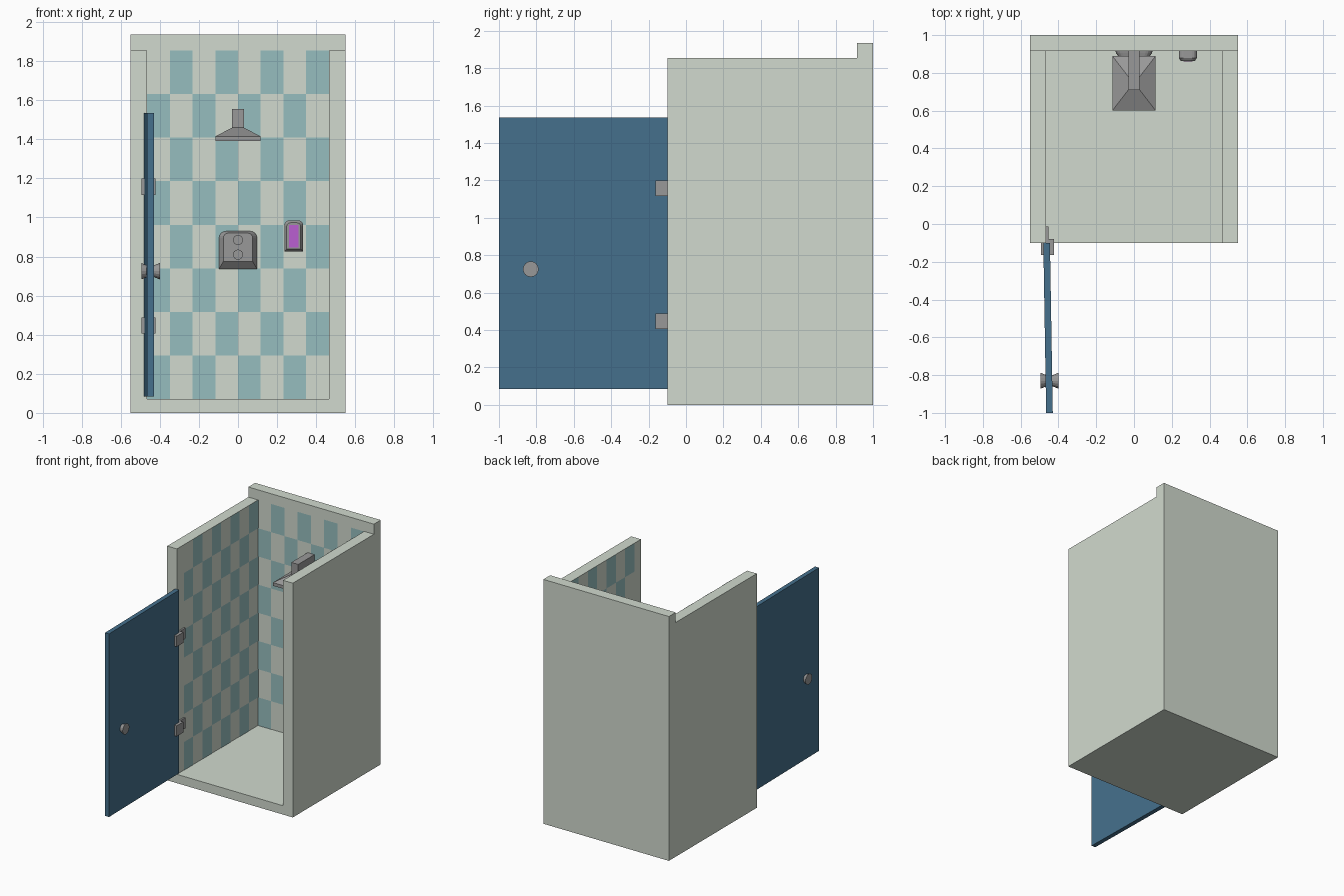
import bpy, bmesh
from math import sin, cos, pi

if "Cube" in bpy.data.objects:
    bpy.data.objects.remove(bpy.data.objects["Cube"])


def material(name, rgb):
    m = bpy.data.materials.new(name)
    lin = [c / 12.92 if c < 0.04 else ((c + 0.055) / 1.055) ** 2.4 for c in rgb]
    m.diffuse_color = (*lin, 1)
    m.use_nodes = True
    m.node_tree.nodes["Principled BSDF"].inputs["Base Color"].default_value = m.diffuse_color
    return m


WALL = material("wall_paint", (0.82, 0.855, 0.81))
TILE = material("teal_tile", (0.59, 0.745, 0.75))
BLUE = material("door_blue", (0.27, 0.44, 0.55))
METAL = material("metal", (0.6, 0.6, 0.6))
PURPLE = material("soap_purple", (0.73, 0.37, 0.82))


def loft(name, rings, mat):
    """Closed solid through a list of equal-length point rings."""
    bm = bmesh.new()
    vs = [[bm.verts.new(p) for p in r] for r in rings]
    n = len(vs[0])
    for a, b in zip(vs, vs[1:]):
        for i in range(n):
            j = (i + 1) % n
            bm.faces.new((a[i], a[j], b[j], b[i]))
    bm.faces.new(vs[0])
    bm.faces.new(vs[-1])
    bmesh.ops.recalc_face_normals(bm, faces=bm.faces[:])
    me = bpy.data.meshes.new(name)
    bm.to_mesh(me)
    bm.free()
    me.materials.append(mat)
    ob = bpy.data.objects.new(name, me)
    bpy.context.collection.objects.link(ob)
    return ob


def rect(x0, x1, y0, y1, z):
    return [(x0, y0, z), (x1, y0, z), (x1, y1, z), (x0, y1, z)]


def box(name, x0, x1, y0, y1, z0, z1, mat):
    return loft(name, [rect(x0, x1, y0, y1, z0), rect(x0, x1, y0, y1, z1)], mat)


def arch(cx, w, z0, z1, r, y):
    """Upright rectangle at depth y with rounded top corners."""
    pts = [(cx - w, y, z0), (cx + w, y, z0)]
    for k in range(10):
        a = pi / 2 * (k if k < 5 else k - 1) / 4
        px = cx + w - r if k < 5 else cx - w + r
        pts.append((px + r * cos(a), y, z1 - r + r * sin(a)))
    return pts


def disc_y(cx, cz, r, y, n=16):
    return [(cx + r * cos(2 * pi * i / n), y, cz + r * sin(2 * pi * i / n)) for i in range(n)]


def disc_x(cy, cz, r, x, n=16):
    return [(x, cy + r * cos(2 * pi * i / n), cz + r * sin(2 * pi * i / n)) for i in range(n)]


# Stall: stepped side profile across x, hollowed by a box
side = [(-0.1, 0), (1, 0), (1, 1.935), (0.915, 1.935), (0.915, 1.855), (-0.1, 1.855)]
stall = loft("stall", [[(x, y, z) for y, z in side] for x in (-0.55, 0.55)], WALL)
cutter = box("stall_cutter", -0.465, 0.465, -0.3, 0.915, 0.07, 2.5, WALL)
cutter.hide_render = True
mod = stall.modifiers.new("hollow", "BOOLEAN")
mod.object = cutter
mod.operation = "DIFFERENCE"
mod.solver = "EXACT"
bpy.context.view_layer.objects.active = stall
bpy.ops.object.modifier_apply(modifier=mod.name)
bpy.data.objects.remove(cutter)

# Checkered tiles, wrapping left wall, back wall, right wall
W, H = 0.93 / 8, 1.785 / 8
GAP = 0.002


def wall_point(u, part, z):
    if part == 0:
        return (-0.465 + GAP, 0.915 + u * W, z)
    if part == 1:
        return (-0.465 + u * W, 0.915 - GAP, z)
    return (0.465 - GAP, 0.915 - (u - 8) * W, z)


bm = bmesh.new()
for col in range(-8, 16):
    part = (col + 8) // 8
    for row in range(8):
        if (col + row) % 2 == 0:
            z = 0.07 + row * H
            corners = ((col, z), (col + 1, z), (col + 1, z + H), (col, z + H))
            bm.faces.new([bm.verts.new(wall_point(u, part, h)) for u, h in corners])
bm.normal_update()
for f in bm.faces:
    c = f.calc_center_median()
    if f.normal.dot(-c + type(c)((0, 0.4, c.z))) < 0:
        f.normal_flip()
me = bpy.data.meshes.new("wall_tiles")
bm.to_mesh(me)
bm.free()
me.materials.append(TILE)
bpy.context.collection.objects.link(bpy.data.objects.new("wall_tiles", me))

# Door, swung open and slightly skewed
plan = [(-0.48, -0.1), (-0.465, -1), (-0.43, -1), (-0.445, -0.1)]
loft("door", [[(x, y, z) for x, y in plan] for z in (0.085, 1.535)], BLUE)

# Hinges: clamp on the door and leaf on the wall
for i, z in enumerate((0.447, 1.157)):
    box(f"hinge_clamp_{i}", -0.493, -0.423, -0.163, -0.08, z - 0.042, z + 0.042, METAL)
    box(f"hinge_leaf_{i}", -0.466, -0.452, -0.085, -0.012, z - 0.042, z + 0.042, METAL)

# Flared knob on both door faces
loft("door_knob", [disc_x(-0.83, 0.725, r, x) for r, x in
                   ((0.042, -0.495), (0.03, -0.465), (0.03, -0.43), (0.042, -0.4))], METAL)

# Shower head and arm
loft("shower_head", [rect(-0.115, 0.115, 0.6, 0.89, 1.39),
                     rect(-0.115, 0.115, 0.6, 0.89, 1.415),
                     rect(-0.03, 0.03, 0.71, 0.78, 1.46)], METAL)
arm = [(0.915, 1.555), (0.71, 1.555), (0.71, 1.455), (0.78, 1.455), (0.78, 1.495), (0.915, 1.495)]
loft("shower_arm", [[(x, y, z) for y, z in arm] for x in (-0.03, 0.03)], METAL)

# Control panel with two knobs
loft("control_panel", [arch(0, 0.098, 0.735, 0.93, 0.035, 0.916),
                       arch(0, 0.095, 0.74, 0.928, 0.035, 0.905),
                       arch(0, 0.075, 0.775, 0.92, 0.025, 0.875)], METAL)
for i, z in enumerate((0.81, 0.885)):
    loft(f"control_knob_{i}", [disc_y(0, z, 0.026, y) for y in (0.88, 0.855)], METAL)

# Soap dispenser with a coloured window
loft("soap_dispenser", [arch(0.285, 0.048, 0.825, 0.985, 0.025, 0.916),
                        arch(0.285, 0.048, 0.825, 0.985, 0.025, 0.88),
                        arch(0.285, 0.036, 0.838, 0.973, 0.02, 0.862)], METAL)
box("soap_window", 0.261, 0.309, 0.859, 0.87, 0.847, 0.962, PURPLE)
